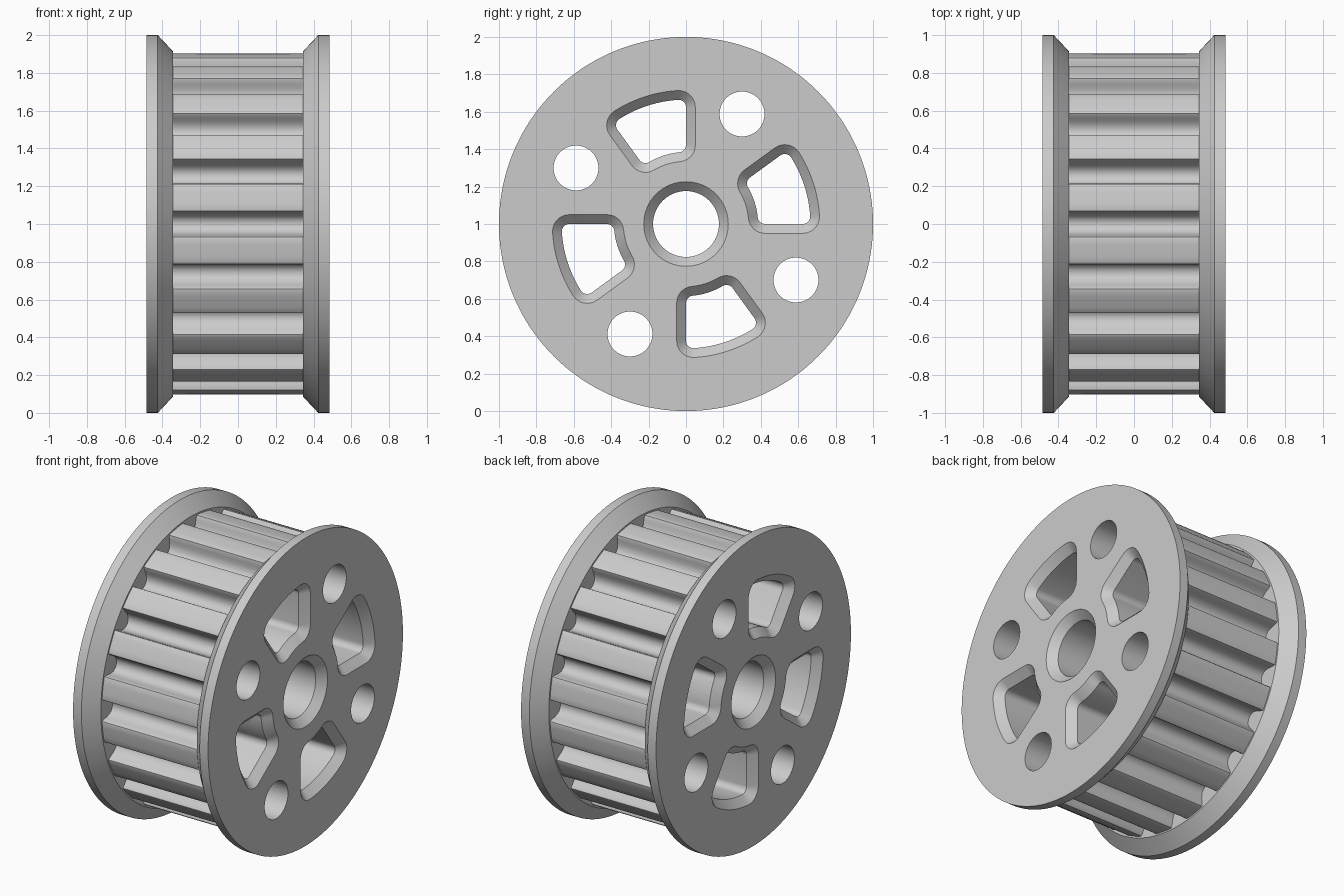
import bpy, bmesh
from math import sin, cos, asin, atan2, hypot, radians, pi

TEETH = 20
HALF_WIDTH = 0.485
CHAMFER = 0.05

cube = bpy.data.objects.get("Cube")
if cube:
    bpy.data.objects.remove(cube, do_unlink=True)

metal = bpy.data.materials.new("light_grey_metal")
metal.use_nodes = True
grey = (0.6, 0.6, 0.6, 1)
metal.diffuse_color = grey
metal.node_tree.nodes["Principled BSDF"].inputs["Base Color"].default_value = grey


def loft(bm, rings):
    """Skin matching (x, outline) rings into a closed solid along x."""
    loops = [[bm.verts.new((x, y, z + 1)) for y, z in pts] for x, pts in rings]
    for a, b in zip(loops, loops[1:]):
        for i in range(len(a)):
            j = (i + 1) % len(a)
            bm.faces.new((a[i], a[j], b[j], b[i]))
    bm.faces.new(loops[0])
    bm.faces.new(loops[-1])


def make_object(name, bm):
    bmesh.ops.recalc_face_normals(bm, faces=bm.faces)
    mesh = bpy.data.meshes.new(name)
    bm.to_mesh(mesh)
    bm.free()
    mesh.materials.append(metal)
    obj = bpy.data.objects.new(name, mesh)
    bpy.context.collection.objects.link(obj)
    return obj


def polar(r, a):
    return r * cos(a), r * sin(a)


def circle(r, y=0, z=0, n=64):
    return [(y + r * cos(2 * pi * i / n), z + r * sin(2 * pi * i / n)) for i in range(n)]


# Toothed outline: one rounded groove and one land, repeated
half = [(0.0, 0.795), (0.022, 0.8), (0.042, 0.815), (0.055, 0.845),
        (0.06, 0.87), (0.065, 0.89), (0.07, 0.9), (0.078, 0.902)]
groove = [(-w, r) for w, r in half[:0:-1]] + half
tooth = [(atan2(w, r), hypot(w, r)) for w, r in groove]
lip, pitch = tooth[-1][0], 2 * pi / TEETH
tooth += [(lip + (pitch - 2 * lip) * k / 4, 0.905) for k in (1, 2, 3)]
outline = [(a + pitch * t, r) for t in range(TEETH) for a, r in tooth]
toothed = [polar(r, a) for a, r in outline]


def rim(r):
    return [polar(r, a) for a, _ in outline]


# Pulley body: toothed drum between two flanges with sloped inner sides
right_side = [(0.345, toothed), (0.345, rim(0.915)), (0.425, rim(1)), (HALF_WIDTH, rim(1))]
left_side = [(-x, pts) for x, pts in reversed(right_side)]
bm = bmesh.new()
loft(bm, left_side + right_side)
pulley = make_object("pulley", bm)


def window(d, turn, fillet=0.04, n=8):
    """Rounded sector outline, grown outward by d."""
    outer, inner, side = 0.665, 0.385, radians(18)
    r_out, r_in = outer - fillet, inner + fillet
    a_out = side - asin(fillet / r_out)
    a_in = side - asin(fillet / r_in)

    def arc(cr, ca, r, start, end):
        cy, cz = polar(cr, ca)
        return [(cy + r * cos(start + (end - start) * i / n),
                 cz + r * sin(start + (end - start) * i / n)) for i in range(n + 1)]

    f = fillet + d
    upper = arc(0, 0, outer + d, 0, a_out)[:-1]
    upper += arc(r_out, a_out, f, a_out, side + pi / 2)
    upper += arc(r_in, a_in, f, side + pi / 2, a_in + pi)
    upper += arc(0, 0, inner - d, a_in, 0)[1:]
    pts = upper + [(u, -v) for u, v in upper[-2:0:-1]]
    c, s = cos(turn), sin(turn)
    return [(u * c - v * s, u * s + v * c) for u, v in pts]


def chamfered(bm, shape):
    """Through cutter that widens at both faces."""
    over = 0.02
    ends = [(HALF_WIDTH - CHAMFER, 0), (HALF_WIDTH + over, CHAMFER + over)]
    rings = [(-x, shape(d)) for x, d in reversed(ends)] + [(x, shape(d)) for x, d in ends]
    loft(bm, rings)


# Cutters: centre bore, four windows, four round holes
bm = bmesh.new()
chamfered(bm, lambda d: circle(0.176 + d))
for k in range(4):
    turn = radians(108 + 90 * k)
    chamfered(bm, lambda d: window(d, turn))
    y, z = polar(0.66, turn + pi / 4)
    loft(bm, [(x, circle(0.12, y, z)) for x in (-0.6, 0.6)])
cutter = make_object("opening_cutter", bm)
cutter.hide_render = True

cut = pulley.modifiers.new("openings", 'BOOLEAN')
cut.operation = 'DIFFERENCE'
cut.solver = 'EXACT'
cut.object = cutter
bpy.ops.object.select_all(action='DESELECT')
bpy.context.view_layer.objects.active = pulley
pulley.select_set(True)
bpy.ops.object.modifier_apply(modifier=cut.name)
bpy.data.objects.remove(cutter, do_unlink=True)
bpy.ops.object.shade_smooth_by_angle(angle=radians(30))
